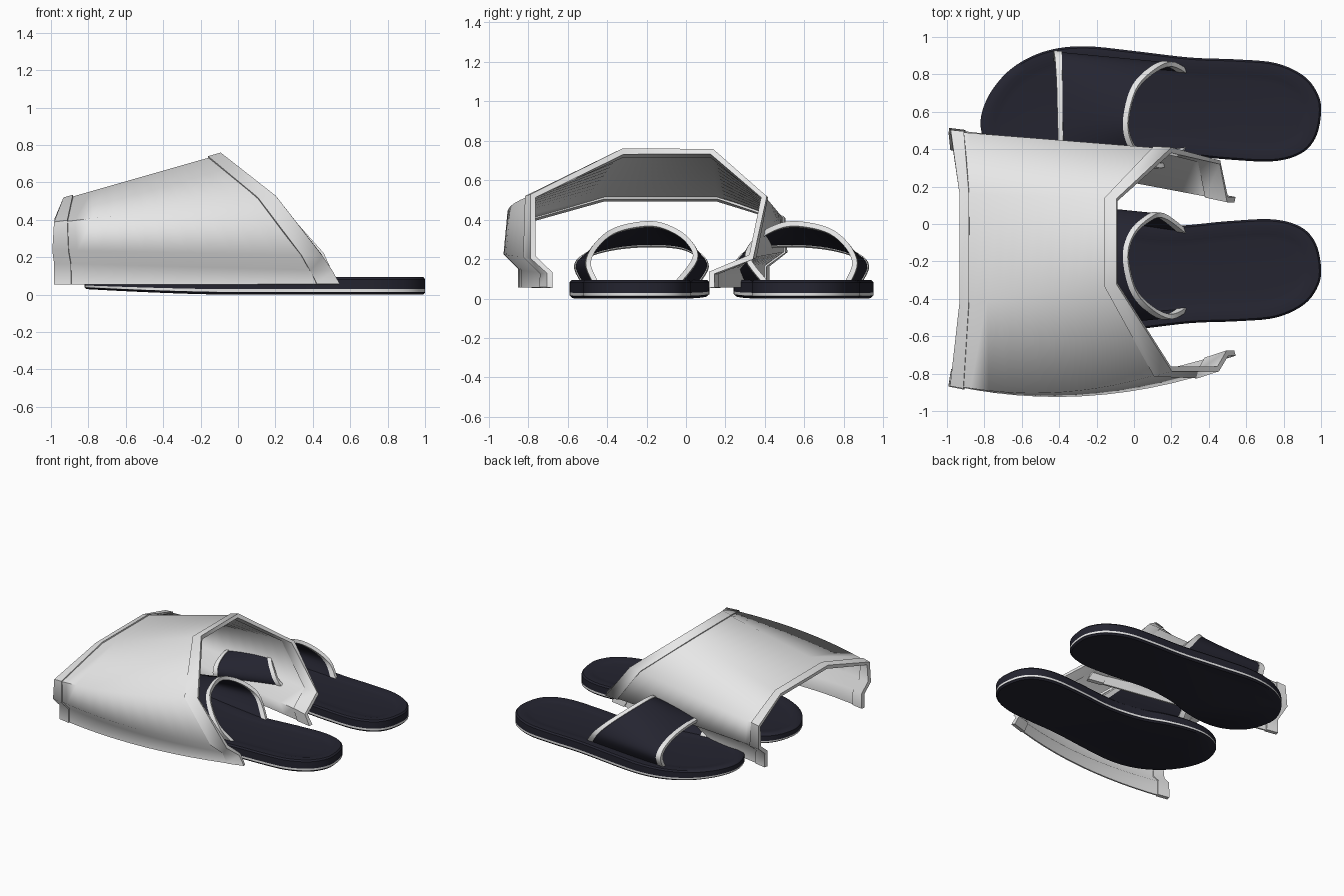
import bpy, bmesh, math
from mathutils import Matrix, Vector

cube = bpy.data.objects.get("Cube")
if cube:
    bpy.data.objects.remove(cube)


def material(name, rgb):
    m = bpy.data.materials.new(name)
    m.use_nodes = True
    m.diffuse_color = (*rgb, 1)
    m.node_tree.nodes["Principled BSDF"].inputs["Base Color"].default_value = (*rgb, 1)
    return m


NAVY = material("dark navy", (0.018, 0.018, 0.03))
WHITE = material("soft white", (0.8, 0.8, 0.8))
MIRROR_Y = 0.18          # plane between the two sandals


def spline(points, per, closed=False):
    """Catmull-Rom samples through the points."""
    pts = [Vector(p) for p in points]
    n = len(pts)
    pick = (lambda i: pts[i % n]) if closed else (lambda i: pts[max(0, min(n - 1, i))])
    out = []
    for i in range(n if closed else n - 1):
        a, b, c, d = (pick(i + k) for k in (-1, 0, 1, 2))
        for s in range(per):
            t = s / per
            out.append(0.5 * (2 * b + (c - a) * t + (2 * a - 5 * b + 4 * c - d) * t * t
                              + (3 * b - a - 3 * c + d) * t ** 3))
    return out if closed else out + [pts[-1]]


def finish(name, bm, mats, angle):
    bmesh.ops.recalc_face_normals(bm, faces=bm.faces)
    mesh = bpy.data.meshes.new(name)
    bm.to_mesh(mesh)
    bm.free()
    for m in mats:
        mesh.materials.append(m)
    obj = bpy.data.objects.new(name, mesh)
    bpy.context.collection.objects.link(obj)
    bpy.ops.object.select_all(action='DESELECT')
    obj.select_set(True)
    bpy.context.view_layer.objects.active = obj
    bpy.ops.object.shade_smooth_by_angle(angle=math.radians(angle))
    return obj


def band(name, edge_a, edge_b, t0, t1, steps, thick, mat, angle, bulge=None):
    """Sheet lofted between two edges, kept between t0 and t1, then thickened."""
    bm = bmesh.new()
    rows = []
    for s in range(steps + 1):
        t = t0 + (t1 - t0) * s / steps
        row = []
        for i, (a, b) in enumerate(zip(edge_a, edge_b)):
            p = a.lerp(b, t)
            if bulge:
                p.y -= bulge[i] * 4 * t * (1 - t)
            row.append(bm.verts.new(p))
        rows.append(row)
    for r, q in zip(rows, rows[1:]):
        for i in range(len(r) - 1):
            bm.faces.new((r[i], r[i + 1], q[i + 1], q[i]))
    bmesh.ops.recalc_face_normals(bm, faces=bm.faces)
    # inner and outer skins joined along the open border
    bm.normal_update()
    normals = {v: v.normal.copy() for v in bm.verts}
    border = [e for e in bm.edges if e.is_boundary]
    faces = list(bm.faces)
    twin = {v: bm.verts.new(v.co - n * thick / 2) for v, n in normals.items()}
    for v, n in normals.items():
        v.co += n * thick / 2
    for f in faces:
        bm.faces.new([twin[v] for v in reversed(f.verts)])
    for e in border:
        a, b = e.verts
        bm.faces.new((a, b, twin[b], twin[a]))
    return finish(name, bm, [mat], angle)


def sole(name):
    outline = spline([(-0.82, 0.52), (-0.79, 0.66), (-0.7, 0.79), (-0.58, 0.88), (-0.43, 0.935),
                      (-0.25, 0.95), (0, 0.925), (0.3, 0.89), (0.55, 0.88), (0.76, 0.86),
                      (0.91, 0.79), (0.985, 0.69), (1, 0.59), (0.97, 0.46), (0.89, 0.375),
                      (0.74, 0.335), (0.5, 0.345), (0.2, 0.37), (-0.05, 0.34), (-0.25, 0.275),
                      (-0.45, 0.242), (-0.62, 0.265), (-0.76, 0.36)], 5, True)
    n = len(outline)
    inward = []
    for i in range(n):
        d = (outline[(i + 1) % n] - outline[i - 1]).normalized()
        inward.append(Vector((d.y, -d.x)))
    # inset and height of each ring, from underside to footbed
    levels = [(0.012, 0), (0, 0.012), (0, 0.014), (0, 0.029), (0, 0.031), (0, 0.082), (0.01, 0.093),
              (0.05, 0.095), (0.08, 0.087), (0.11, 0.083)]
    bm = bmesh.new()
    rings = []
    for inset, z in levels:
        ring = []
        for p, d in zip(outline, inward):
            q = p + d * inset
            spring = 0.03 * max(0, (-0.05 - q.x) / 0.77) ** 1.5 * max(0, 1 - z / 0.09)
            ring.append(bm.verts.new((q.x, q.y, z + spring)))
        rings.append(ring)
    for k, (r, q) in enumerate(zip(rings, rings[1:])):
        for i in range(n):
            j = (i + 1) % n
            f = bm.faces.new((r[i], r[j], q[j], q[i]))
            f.material_index = 1 if k == 2 else 0      # white stripe round the side
    bm.faces.new(rings[0])
    bm.faces.new(rings[-1])
    return finish(name, bm, [NAVY, WHITE], 40)


# One sandal: sole, strap and the strap's two trims
front_edge = spline([(-0.43, 0.88, 0.085), (-0.43, 0.915, 0.165), (-0.42, 0.86, 0.22),
                     (-0.41, 0.72, 0.258), (-0.405, 0.54, 0.272), (-0.40, 0.38, 0.26),
                     (-0.40, 0.29, 0.215), (-0.39, 0.257, 0.16), (-0.39, 0.30, 0.085)], 5)
back_edge = spline([(0.28, 0.82, 0.085), (0.2, 0.855, 0.18), (0.1, 0.81, 0.275),
                    (0.01, 0.71, 0.35), (-0.03, 0.54, 0.38), (0.0, 0.42, 0.345),
                    (0.08, 0.34, 0.28), (0.16, 0.315, 0.2), (0.28, 0.40, 0.085)], 5)
sandal = [
    sole("left_sole"),
    band("left_strap", front_edge, back_edge, 0.01, 0.99, 8, 0.015, NAVY, 50),
    band("left_strap_front_trim", front_edge, back_edge, 0, 0.07, 1, 0.026, WHITE, 50),
    band("left_strap_back_trim", front_edge, back_edge, 0.93, 1, 1, 0.026, WHITE, 50),
]

# The other sandal is a mirrored copy
flip = Matrix.Translation((0, 2 * MIRROR_Y, 0)) @ Matrix.Scale(-1, 4, (0, 1, 0))
for part in sandal:
    twin = part.copy()
    twin.data = part.data.copy()
    twin.data.transform(flip)
    twin.data.flip_normals()
    twin.name = part.name.replace("left", "right")
    bpy.context.collection.objects.link(twin)

# Large faceted upper with a raised lip at each opening
shell_front = [Vector(p) for p in (
    (-0.98, -0.79, 0.055), (-0.98, -0.79, 0.17), (-0.99, -0.855, 0.24), (-0.98, -0.855, 0.38),
    (-0.93, -0.42, 0.505), (-0.93, 0.16, 0.505), (-0.98, 0.49, 0.4), (-0.99, 0.5, 0.24),
    (-0.98, 0.41, 0.17), (-0.98, 0.41, 0.055))]
shell_back = [Vector(p) for p in (
    (0.54, -0.69, 0.055), (0.5, -0.69, 0.13), (0.45, -0.775, 0.21), (0.2, -0.775, 0.52),
    (-0.09, -0.32, 0.745), (-0.09, 0.13, 0.745), (0.2, 0.395, 0.515), (0.46, 0.33, 0.21),
    (0.5, 0.13, 0.13), (0.54, 0.13, 0.055))]
swell = [0.1, 0.1, 0.1, 0.08, 0, 0, 0, 0, 0, 0]
for name, t0, t1, steps, thick in (("upper_shell", 0.01, 0.99, 12, 0.012),
                                   ("upper_front_lip", 0, 0.06, 1, 0.03),
                                   ("upper_back_lip", 0.92, 1, 1, 0.03)):
    band(name, shell_front, shell_back, t0, t1, steps, thick, WHITE, 70, swell)
